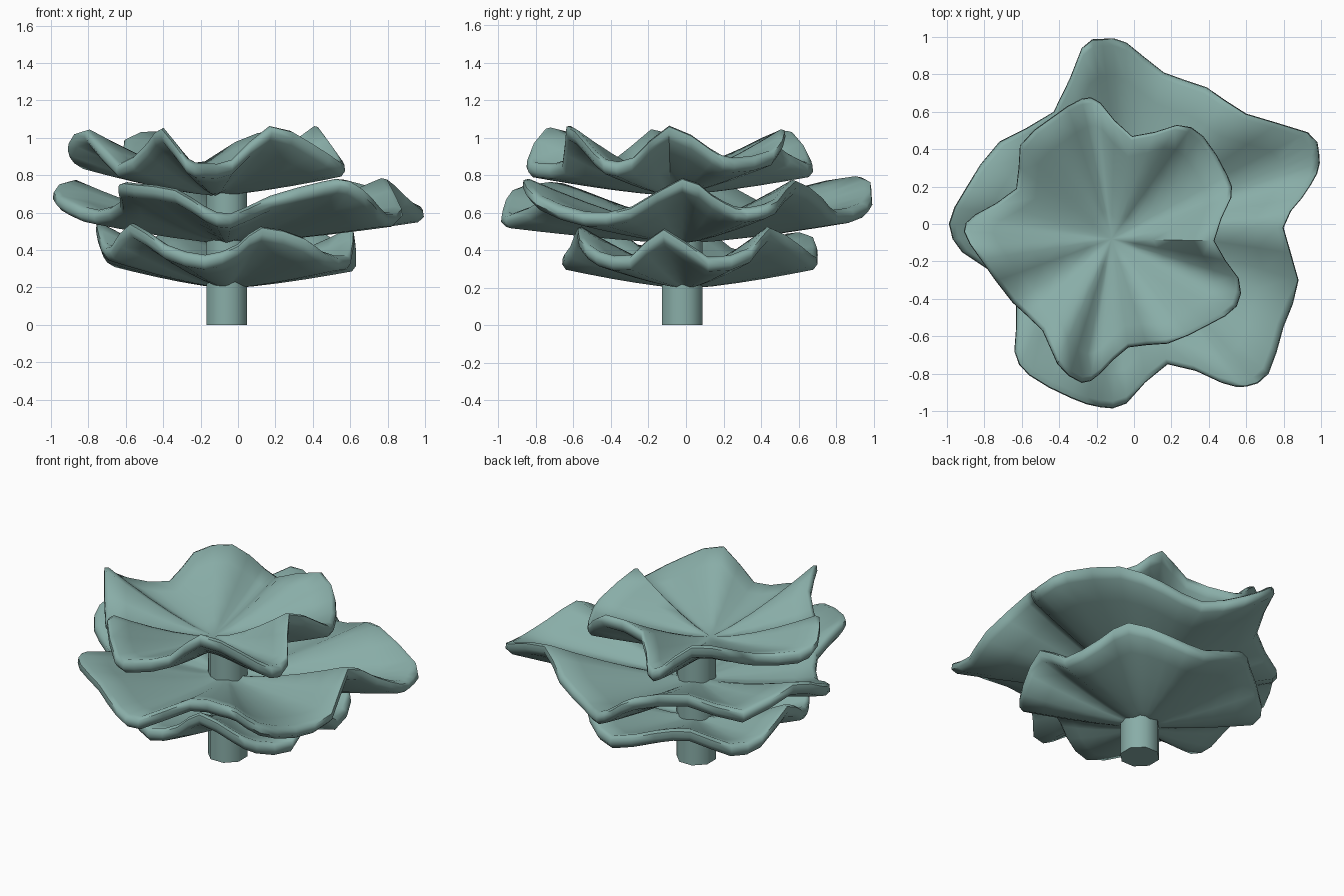
import bpy
import math
from mathutils import Vector

cube = bpy.data.objects.get("Cube")
if cube:
    bpy.data.objects.remove(cube, do_unlink=True)

# Single material
teal = bpy.data.materials.new("dusty teal")
colour = (0.25, 0.42, 0.39, 1)
teal.use_nodes = True
teal.diffuse_color = colour
bsdf = next(n for n in teal.node_tree.nodes if n.type == "BSDF_PRINCIPLED")
bsdf.inputs["Base Color"].default_value = colour
bsdf.inputs["Roughness"].default_value = 0.8


def finish(obj, angle):
    """Apply the material and smooth shading."""
    obj.data.materials.clear()
    obj.data.materials.append(teal)
    bpy.ops.object.select_all(action="DESELECT")
    obj.select_set(True)
    bpy.context.view_layer.objects.active = obj
    bpy.ops.object.shade_smooth_by_angle(angle=math.radians(angle))


def smooth_loop(points):
    """Add a curved midpoint between each pair of rim points."""
    points = [Vector(p) for p in points]
    count = len(points)
    loop = []
    for i, b in enumerate(points):
        a, c, d = points[i - 1], points[(i + 1) % count], points[(i + 2) % count]
        loop += [b, (b + c) * 0.5625 - (a + d) * 0.0625]
    return loop


# Slab cross-section as (fraction of radius, fraction of half thickness)
section = [(0.2, 1), (0.4, 1), (0.6, 1), (0.8, 1), (0.96, 1), (0.995, 0.5),
           (1, -0.4), (0.97, -1), (0.8, -1), (0.6, -1), (0.4, -1), (0.2, -1)]


def ruffled_tier(name, centre, rim, half=0.04, curl=1.35):
    """Loft a wavy slab from a centre point out to a ruffled rim."""
    centre = Vector(centre)
    loop = smooth_loop(rim)
    count = len(loop)
    up = Vector((0, 0, half))
    verts = []
    for t, side in section:
        for p in loop:
            v = centre.lerp(p, t)
            v.z = centre.z + (p.z - centre.z) * t ** curl
            verts.append(v + up * side)
    top, bottom = len(verts), len(verts) + 1
    verts += [centre + up, centre - up]
    faces = []
    last = (len(section) - 1) * count
    for i in range(count):
        j = (i + 1) % count
        faces.append((top, i, j))
        faces.append((bottom, last + j, last + i))
        for row in range(0, last, count):
            faces.append((row + i, row + count + i, row + count + j, row + j))
    mesh = bpy.data.meshes.new(name)
    mesh.from_pydata(verts, [], faces)
    mesh.update()
    obj = bpy.data.objects.new(name, mesh)
    bpy.context.collection.objects.link(obj)
    finish(obj, 60)


# Rim control points run anticlockwise from the +x side
lower_rim = [
    (.62, -.12, .49), (.63, .12, .33), (.56, .35, .38), (.42, .45, .5),
    (.25, .62, .4), (.05, .7, .34), (-.25, .68, .45), (-.42, .56, .46),
    (-.62, .42, .36), (-.72, .25, .38), (-.76, .05, .52), (-.73, -.15, .41),
    (-.68, -.28, .4), (-.58, -.42, .52), (-.4, -.55, .4), (-.18, -.66, .34),
    (0, -.62, .4), (.13, -.58, .5), (.36, -.57, .44), (.47, -.48, .36),
    (.6, -.3, .34)]

middle_rim = [
    (.8, -.02, .76), (.9, .14, .67), (.98, .27, .6), (.99, .38, .6),
    (.93, .49, .64), (.6, .59, .75), (.39, .73, .66), (.16, .81, .58),
    (-.04, .97, .62), (-.17, .99, .7), (-.28, .94, .77), (-.43, .6, .7),
    (-.72, .44, .61), (-.9, .19, .75), (-.99, 0, .69), (-.92, -.15, .63),
    (-.77, -.25, .58), (-.63, -.44, .64), (-.64, -.68, .73),
    (-.56, -.81, .73), (-.34, -.93, .7), (-.18, -.98, .6),
    (-.04, -.96, .56), (.18, -.75, .66), (.47, -.85, .74),
    (.6, -.87, .75), (.72, -.8, .66), (.8, -.55, .57), (.88, -.3, .6)]

upper_rim = [
    (.43, -.09, 1.04), (.52, .14, .91), (.5, .26, .86), (.37, .47, .9),
    (.23, .53, 1.02), (-.01, .47, .95), (-.18, .65, .84), (-.28, .67, .86),
    (-.44, .57, 1.01), (-.61, .42, .97), (-.63, .19, .86), (-.85, .05, .88),
    (-.91, -.04, .95), (-.82, -.19, 1.02), (-.65, -.42, .83),
    (-.49, -.57, .95), (-.41, -.75, 1.03), (-.28, -.85, .86),
    (-.18, -.8, .83), (-.03, -.66, .85), (.18, -.64, 1.04),
    (.4, -.54, .95), (.55, -.44, .85), (.56, -.29, .86)]

ruffled_tier("lower_tier", (-.06, 0, .235), lower_rim)
ruffled_tier("middle_tier", (-.06, -.02, .475), middle_rim)
ruffled_tier("upper_tier", (-.12, -.08, .73), upper_rim)

# Central stem
height = 0.72
bpy.ops.mesh.primitive_cylinder_add(vertices=8, radius=0.118, depth=height,
                                    location=(-.06, -.02, height / 2),
                                    rotation=(0, 0, math.pi / 8))
stem = bpy.context.object
stem.name = "stem"
finish(stem, 50)
